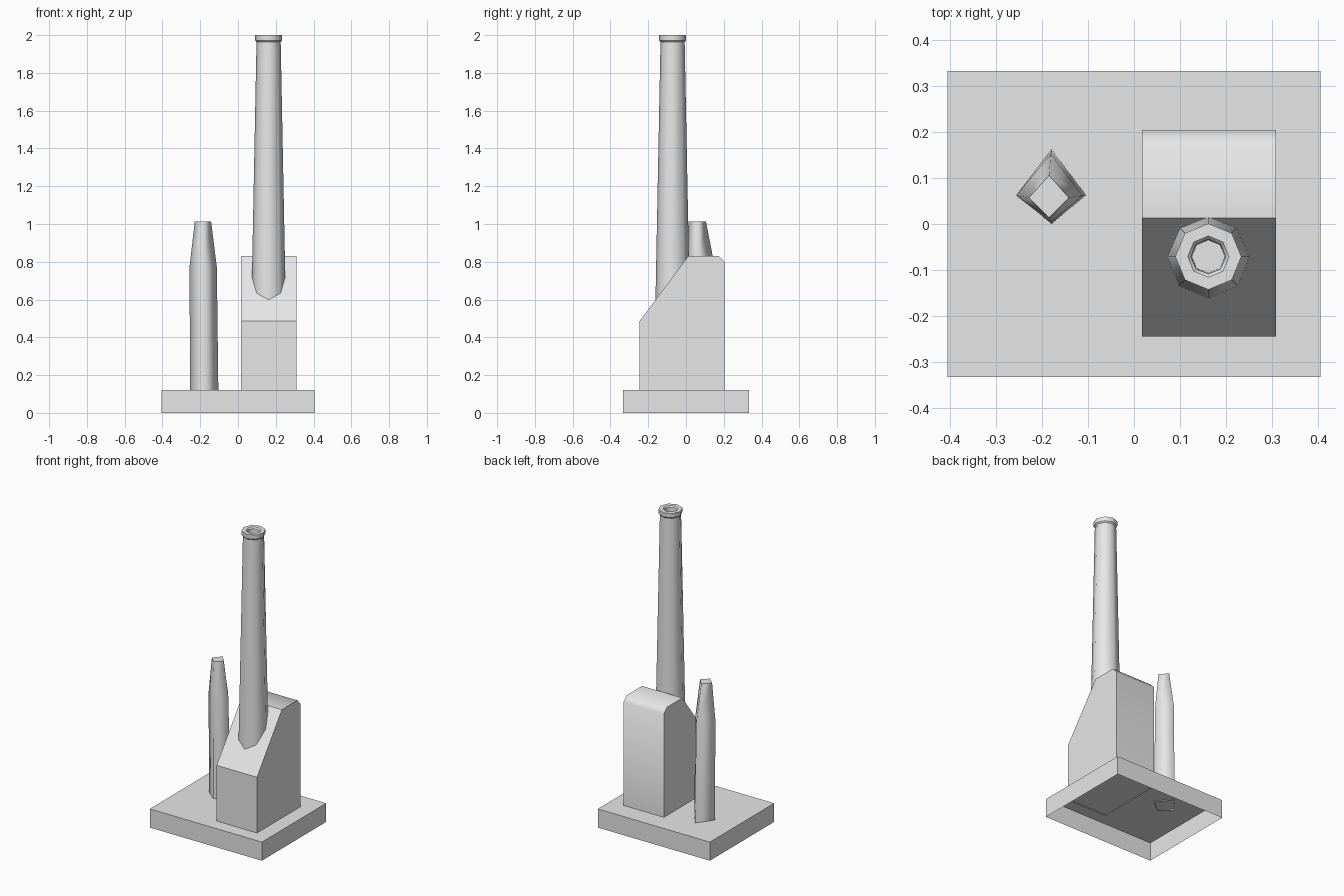
import bpy, bmesh
from math import cos, sin, pi

default = bpy.data.objects.get("Cube")
if default:
    bpy.data.objects.remove(default, do_unlink=True)

# Single material
grey = bpy.data.materials.new("plain grey")
grey.use_nodes = True
COLOR = (0.8, 0.8, 0.8, 1.0)
grey.diffuse_color = COLOR
grey.node_tree.nodes["Principled BSDF"].inputs["Base Color"].default_value = COLOR


def finish(bm, name):
    me = bpy.data.meshes.new(name)
    bm.to_mesh(me)
    bm.free()
    me.materials.append(grey)
    ob = bpy.data.objects.new(name, me)
    bpy.context.scene.collection.objects.link(ob)
    return ob


def loft(rings, cap_start=False, cap_end=True):
    """Skin a list of equal-length point rings."""
    bm = bmesh.new()
    loops = [[bm.verts.new(p) for p in ring] for ring in rings]
    n = len(loops[0])
    for a, b in zip(loops, loops[1:]):
        for i in range(n):
            j = (i + 1) % n
            bm.faces.new((a[i], a[j], b[j], b[i]))
    if cap_start:
        bm.faces.new(loops[0][::-1])
    if cap_end:
        bm.faces.new(loops[-1])
    bmesh.ops.recalc_face_normals(bm, faces=bm.faces)
    return bm


def shade_round(bm):
    """Smooth around the tube, crisp across strong breaks in its outline."""
    for f in bm.faces:
        f.smooth = True
    for e in bm.edges:
        level = abs(e.verts[0].co.z - e.verts[1].co.z) < 1e-4
        if level and len(e.link_faces) == 2 and e.calc_face_angle() > 0.5:
            e.smooth = False


def rectangle(x, y, z):
    return [(-x, -y, z), (x, -y, z), (x, y, z), (-x, y, z)]


def octagon(r, z, cx=0.162, cy=-0.071):
    return [(cx + r * cos(i * pi / 4), cy + r * sin(i * pi / 4), z) for i in range(8)]


def kite(left, right, front, back, side_y, mid_x, z):
    return [(left, side_y, z), (mid_x, front, z), (right, side_y, z), (mid_x, back, z)]


# Base slab, open underneath
finish(loft([rectangle(0.406, 0.333, 0), rectangle(0.406, 0.333, 0.122)]), "base")

# Building: side profile extruded across, with a rounded rear shoulder
profile = [(-0.245, 0.115), (-0.245, 0.487), (0.013, 0.831),
           (0.173, 0.831), (0.205, 0.798), (0.205, 0.115)]
bm = loft([[(x, y, z) for y, z in profile] for x in (0.017, 0.309)], cap_start=True)
bm.normal_update()
bottom = [f for f in bm.faces if f.normal.z < -0.9]
bmesh.ops.delete(bm, geom=bottom, context='FACES_ONLY')
for f in bm.faces:
    f.smooth = True
for e in bm.edges:
    rear = all(v.co.y > 0.1 and v.co.z > 0.5 for v in e.verts)
    outer = any(abs(f.normal.x) > 0.5 for f in e.link_faces)
    e.smooth = rear and not outer
finish(bm, "building")

# Tall chimney with a rim and a shallow flue
steps = [(0.0925, 0.5), (0.064, 1.964), (0.071, 1.972), (0.072, 2.0),
         (0.045, 2.0), (0.038, 1.992), (0.036, 1.93)]
bm = loft([octagon(r, z) for r, z in steps])
shade_round(bm)
finish(bm, "tall_chimney")

# Short four-sided stack with a tapered top
bm = loft([
    kite(-0.253, -0.104, 0.0, 0.163, 0.063, -0.18, 0.115),
    kite(-0.257, -0.112, 0.003, 0.153, 0.062, -0.181, 0.77),
    kite(-0.229, -0.142, 0.014, 0.106, 0.057, -0.185, 1.012),
])
shade_round(bm)
finish(bm, "short_stack")
